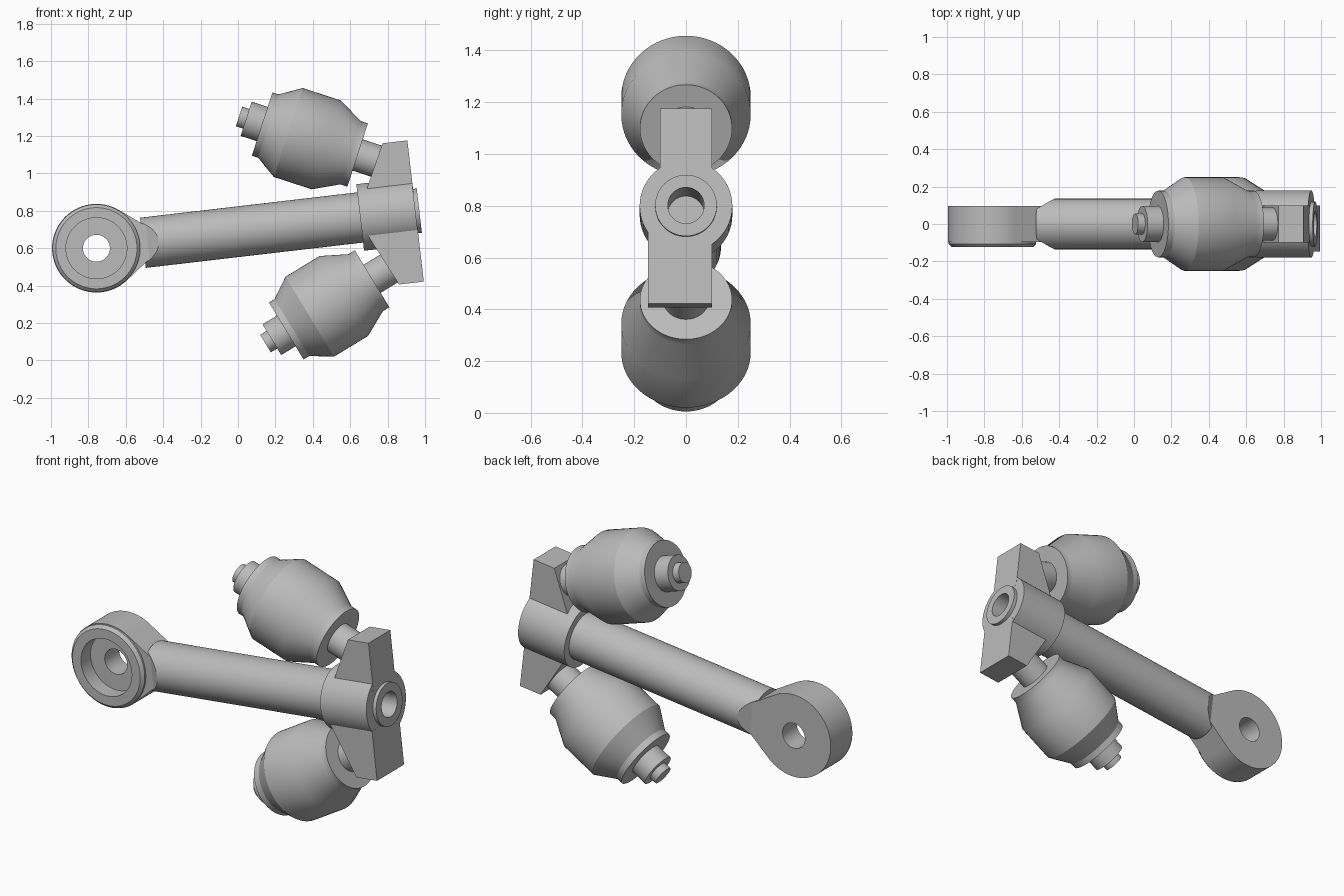
import bpy, bmesh, math
from mathutils import Vector

if "Cube" in bpy.data.objects:
    bpy.data.objects.remove(bpy.data.objects["Cube"])

grey = bpy.data.materials.new("light_grey")
grey.use_nodes = True
grey.diffuse_color = (0.5, 0.5, 0.5, 1)
grey.node_tree.nodes["Principled BSDF"].inputs["Base Color"].default_value = (0.5, 0.5, 0.5, 1)

# Working frame: U runs along the rod, V is across it, Y is depth
TILT = math.radians(6.65)
ORIGIN = Vector((-0.757, 0, 0.6))
U = Vector((math.cos(TILT), 0, math.sin(TILT)))
V = Vector((-math.sin(TILT), 0, math.cos(TILT)))
Y = Vector((0, 1, 0))


def place(u, v, y=0):
    return ORIGIN + U * u + V * v + Y * y


def finish(name, bm):
    bmesh.ops.recalc_face_normals(bm, faces=bm.faces)
    mesh = bpy.data.meshes.new(name)
    bm.to_mesh(mesh)
    bm.free()
    mesh.materials.append(grey)
    obj = bpy.data.objects.new(name, mesh)
    bpy.context.collection.objects.link(obj)
    bpy.ops.object.select_all(action='DESELECT')
    obj.select_set(True)
    bpy.context.view_layer.objects.active = obj
    bpy.ops.object.shade_smooth_by_angle(angle=math.radians(30))
    return obj


def lathe(origin, axis, e1, profile, closed=False, segs=64):
    """Revolve (distance, radius) pairs; a radius may be a function of angle."""
    bm = bmesh.new()
    e2 = axis.cross(e1)
    rings = []
    for t, r in profile:
        ring = []
        for i in range(segs):
            a = math.tau * i / segs
            rad = r(a) if callable(r) else r
            ring.append(bm.verts.new(origin + axis * t + (e1 * math.cos(a) + e2 * math.sin(a)) * rad))
        rings.append(ring)
    pairs = list(zip(rings, rings[1:]))
    if closed:
        pairs.append((rings[-1], rings[0]))
    else:
        bm.faces.new(rings[0])
        bm.faces.new(rings[-1])
    for a, b in pairs:
        for i in range(segs):
            j = (i + 1) % segs
            bm.faces.new((a[i], a[j], b[j], b[i]))
    return bm


# Eye end: teardrop plate with a chamfered collar, recess and through hole
EYE_R = 0.237
TANGENT = math.radians(53.1)


def teardrop(a):
    a = abs((a + math.pi) % math.tau - math.pi)
    return EYE_R / math.cos(a - TANGENT) if a < TANGENT else EYE_R


finish("eye_end", lathe(ORIGIN, Y, U, [
    (0.096, 0.072), (0.096, teardrop), (-0.096, teardrop), (-0.096, 0.234),
    (-0.106, 0.234), (-0.123, 0.217), (-0.123, 0.163), (-0.035, 0.163),
    (-0.035, 0.072)], closed=True, segs=96))

# Rod: its eye end is cut by two slanted planes
rod = lathe(ORIGIN, U, V, [(0.25, 0.135), (1.44, 0.135)])
for s in (1, -1):
    cut = bmesh.ops.bisect_plane(
        rod, geom=rod.verts[:] + rod.edges[:] + rod.faces[:],
        plane_co=place(0.25, 0, 0.08 * s), plane_no=Y * s * 0.085 - U * 0.055, clear_outer=True)
    rim = [g for g in cut["geom_cut"] if isinstance(g, bmesh.types.BMEdge)]
    bmesh.ops.holes_fill(rod, edges=rim)
finish("rod", rod)

# Head sleeve with a raised lip and a blind bore
finish("head_sleeve", lathe(ORIGIN, U, V, [
    (1.42, 0.179), (1.717, 0.179), (1.717, 0.119), (1.738, 0.119),
    (1.738, 0.07), (1.45, 0.07)]))

# Arms and barrel bushings, mirrored across the rod
SPLAY = math.radians(24.65)
ARM = [(1.449, 0.1), (1.585, 0.38), (1.718, 0.38), (1.718, 0.1)]
BUSHING = [(-0.13, 0.055), (-0.09, 0.055), (-0.09, 0.096), (0, 0.096), (0, 0.178),
           (0.035, 0.178), (0.147, 0.25), (0.36, 0.25), (0.497, 0.178),
           (0.537, 0.178), (0.537, 0.088), (0.67, 0.088)]
for label, s, front in (("upper", 1, -0.1), ("lower", -1, -0.147)):
    bm = bmesh.new()
    face = bm.faces.new([bm.verts.new(place(u, v * s, front)) for u, v in ARM])
    ext = bmesh.ops.extrude_face_region(bm, geom=[face])
    moved = [g for g in ext["geom"] if isinstance(g, bmesh.types.BMVert)]
    bmesh.ops.translate(bm, verts=moved, vec=Y * (0.1 - front))
    finish(label + "_arm", bm)

    axis = U * math.cos(SPLAY) - V * s * math.sin(SPLAY)
    finish(label + "_bushing", lathe(place(0.957, 0.557 * s), axis, Y, BUSHING))
